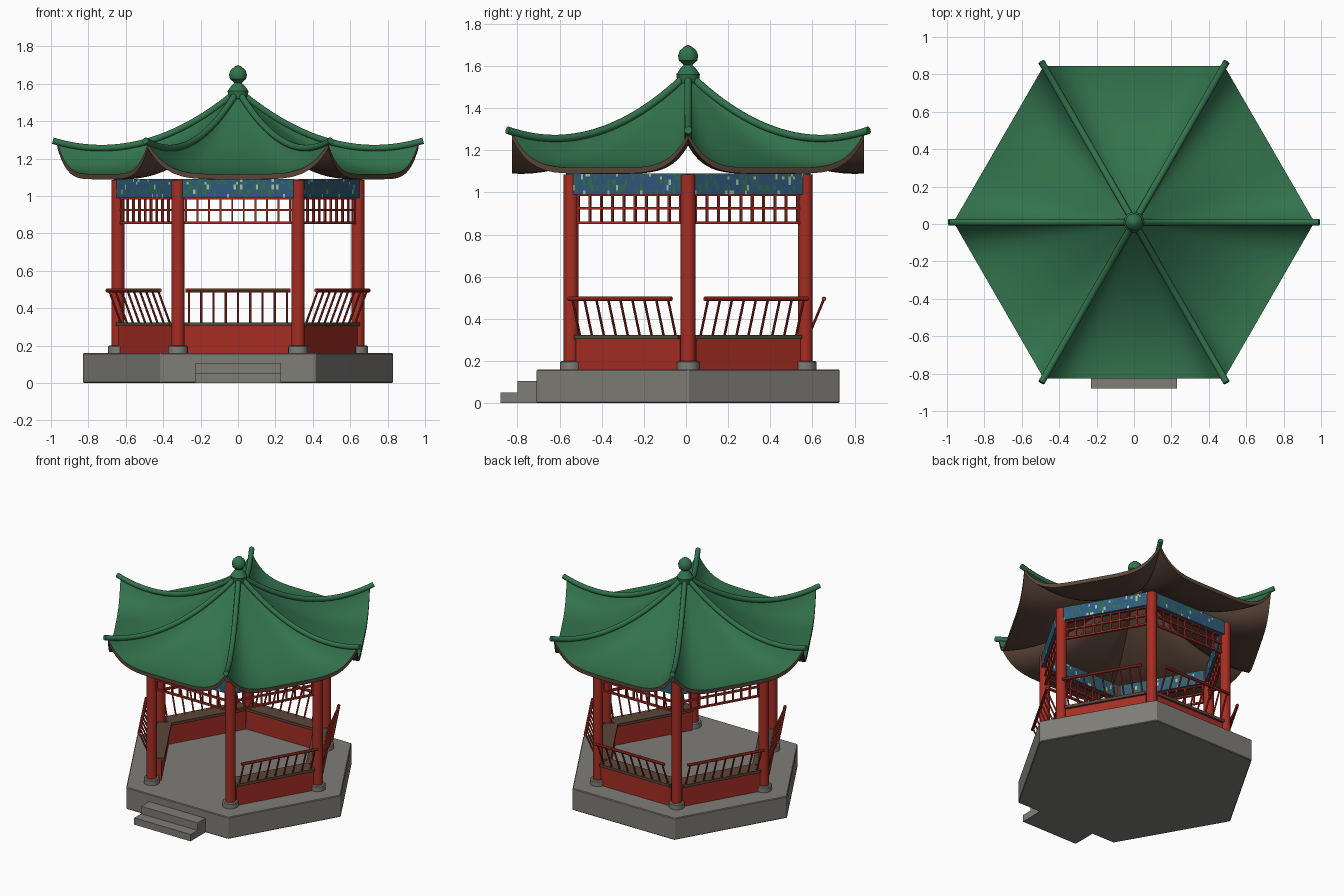
import bpy, bmesh, math, random
from mathutils import Matrix, Vector

cube = bpy.data.objects.get("Cube")
if cube:
    bpy.data.objects.remove(cube, do_unlink=True)

random.seed(4)
CENTRE = Matrix.Translation((0, 0.01, 0))


def material(name, r, g, b):
    m = bpy.data.materials.new(name)
    m.use_nodes = True
    m.diffuse_color = (r, g, b, 1)
    m.node_tree.nodes["Principled BSDF"].inputs["Base Color"].default_value = (r, g, b, 1)
    return m


STONE = material("grey stone", 0.21, 0.205, 0.185)
RED = material("red lacquer", 0.38, 0.027, 0.017)
GREEN = material("green tile", 0.032, 0.17, 0.072)
BROWN = material("brown wood", 0.105, 0.06, 0.04)
BLUE = material("blue paint", 0.03, 0.10, 0.21)
LEAF = material("leaf green paint", 0.03, 0.16, 0.07)
PALE = material("pale paint", 0.40, 0.52, 0.42)


def turn(k):
    """Frame of side k; side 0 is the front and its outside is local -y."""
    return CENTRE @ Matrix.Rotation(math.radians(60 * k), 4, "Z")


def finish(bm, name, mats, smooth=False):
    mesh = bpy.data.meshes.new(name)
    bm.to_mesh(mesh)
    bm.free()
    for m in mats:
        mesh.materials.append(m)
    if smooth:
        mesh.shade_smooth()
        mesh.set_sharp_from_angle(angle=math.radians(35))
    obj = bpy.data.objects.new(name, mesh)
    bpy.context.collection.objects.link(obj)
    return obj


def box(bm, lo, hi, frame=CENTRE):
    lo, hi = Vector(lo), Vector(hi)
    m = frame @ Matrix.Translation((lo + hi) / 2) @ Matrix.Diagonal((*(hi - lo), 1))
    return bmesh.ops.create_cube(bm, size=1, matrix=m)["verts"]


def rod(bm, a, b, radius, frame=CENTRE, sides=8):
    a, b = Vector(a), Vector(b)
    d = b - a
    m = frame @ Matrix.Translation((a + b) / 2) @ d.to_track_quat("Z", "Y").to_matrix().to_4x4()
    bmesh.ops.create_cone(bm, cap_ends=True, segments=sides, radius1=radius,
                          radius2=radius, depth=d.length, matrix=m)


# Platform: six-sided slab with corners on the x axis
bm = bmesh.new()
rod(bm, (0, 0, 0), (0, 0, 0.16), 0.83, CENTRE @ Matrix.Rotation(math.radians(30), 4, "Z"), 6)
if max(v.co.x for v in bm.verts) < 0.8:
    bmesh.ops.rotate(bm, verts=bm.verts, cent=CENTRE.translation,
                     matrix=Matrix.Rotation(math.radians(30), 3, "Z"))
bmesh.ops.bevel(bm, geom=list(bm.edges), offset=0.005, segments=1, affect="EDGES")
finish(bm, "platform", [STONE])

# Steps
bm = bmesh.new()
box(bm, (-0.23, -0.89, 0), (0.23, -0.70, 0.05))
box(bm, (-0.23, -0.81, 0.05), (0.23, -0.70, 0.105))
finish(bm, "steps", [STONE])

# Columns and their stone feet
columns, feet = bmesh.new(), bmesh.new()
for k in range(6):
    rod(columns, (0.642, 0, 0.16), (0.642, 0, 1.085), 0.035, turn(k), 20)
    rod(feet, (0.642, 0, 0.155), (0.642, 0, 0.2), 0.053, turn(k), 20)
finish(columns, "columns", [RED], True)
bmesh.ops.bevel(feet, geom=[e for e in feet.edges if all(v.co.z > 0.19 for v in e.verts)],
                offset=0.006, segments=1, affect="EDGES")
finish(feet, "column_feet", [STONE], True)

# Benches with leaning railings, on every side but the front
seats, panels, rails = bmesh.new(), bmesh.new(), bmesh.new()
for k in range(1, 6):
    f = turn(k)
    box(seats, (-0.285, -0.588, 0.304), (0.285, -0.475, 0.324), f)
    box(panels, (-0.285, -0.572, 0.16), (0.285, -0.495, 0.304), f)
    rod(rails, (-0.282, -0.645, 0.495), (0.282, -0.645, 0.495), 0.011, f)
    for i in range(9):
        x = -0.262 + 0.0655 * i
        rod(rails, (x, -0.572, 0.32), (x, -0.645, 0.495), 0.006, f)
finish(seats, "bench_seats", [BROWN])
finish(panels, "bench_panels", [RED])
finish(rails, "railings", [RED], True)

# Lattice hanging below the beams
bm = bmesh.new()
for k in range(6):
    f = turn(k)
    for z in (0.857, 0.925, 0.988):
        box(bm, (-0.29, -0.563, z - 0.006), (0.29, -0.547, z + 0.006), f)
    for i in range(10):
        x = -0.279 + 0.062 * i
        box(bm, (x - 0.005, -0.561, 0.857), (x + 0.005, -0.549, 0.988), f)
finish(bm, "lattice", [RED])

# Painted beams: cut into cells, coloured by a seeded draw per cell
for k in range(6):
    bm = bmesh.new()
    box(bm, (-0.325, -0.58, 0.99), (0.325, -0.53, 1.09), Matrix())
    cuts = [((-0.3 + 0.012 * i, 0, 0), (1, 0, 0)) for i in range(51)]
    cuts += [((0, 0, z), (0, 0, 1)) for z in (1.01, 1.035, 1.06, 1.075)]
    for co, no in cuts:
        bmesh.ops.bisect_plane(bm, geom=bm.verts[:] + bm.edges[:] + bm.faces[:],
                               plane_co=co, plane_no=no)
    for face in bm.faces:
        if abs(face.normal.y) > 0.9:
            face.material_index = random.choices((0, 1, 2), (76, 18, 6))[0]
    bm.transform(turn(k))
    finish(bm, "beam_%d" % k, [BLUE, LEAF, PALE])


# Roof: sagging hip curve, each side dropping between its two hips
def hip(r):
    return 1.25 + 0.58 * (r - 0.73) ** 2


ROOF_R, ROWS, COLS = 0.965, 16, 24
bm = bmesh.new()
for k in range(6):
    def point(i, j):
        s, t = i / ROWS, 2 * j / COLS - 1
        t = math.copysign(1 - (1 - abs(t)) ** 1.4, t)
        z = hip(ROOF_R * s) - 0.165 * s ** 1.3 * (1 - abs(t) ** 5)
        return turn(k) @ Vector((t * s * ROOF_R / 2, -s * ROOF_R * math.sqrt(0.75), z))
    grid = [[bm.verts.new(point(i, j)) for j in range(COLS + 1)] for i in range(1, ROWS + 1)]
    top = bm.verts.new(point(0, 0))
    for j in range(COLS):
        bm.faces.new((top, grid[0][j], grid[0][j + 1]))
        for upper, lower in zip(grid, grid[1:]):
            bm.faces.new((upper[j], lower[j], lower[j + 1], upper[j + 1]))
bmesh.ops.remove_doubles(bm, verts=bm.verts, dist=0.0003)
under = bmesh.ops.extrude_face_region(bm, geom=bm.faces[:], use_keep_orig=True)["geom"]
bmesh.ops.translate(bm, vec=(0, 0, -0.028),
                    verts=[g for g in under if isinstance(g, bmesh.types.BMVert)])
bmesh.ops.recalc_face_normals(bm, faces=bm.faces)
bm.normal_update()
for face in bm.faces:
    face.material_index = 0 if face.normal.z > 0.05 else 1
finish(bm, "roof", [GREEN, BROWN], True)

# Hip ridges: round tubes along the hips, with upturned tips
for k in range(6):
    curve = bpy.data.curves.new("hip_ridge_%d" % k, "CURVE")
    curve.dimensions = "3D"
    curve.bevel_depth = 0.018
    curve.bevel_resolution = 3
    curve.use_fill_caps = True
    spline = curve.splines.new("POLY")
    spline.points.add(24)
    for i, p in enumerate(spline.points):
        r = 0.02 + 0.97 * i / 24
        p.co = (r, 0, hip(r) + 0.006, 1)
    curve.materials.append(GREEN)
    ridge = bpy.data.objects.new("hip_ridge_%d" % k, curve)
    ridge.matrix_world = turn(k)
    bpy.context.collection.objects.link(ridge)

# Finial: turned profile of collar, neck and knob
profile = [(0, 1.51), (0.05, 1.52), (0.056, 1.56), (0.035, 1.59), (0.02, 1.605),
           (0.043, 1.625), (0.048, 1.648), (0.04, 1.672), (0.018, 1.692), (0, 1.7)]
bm = bmesh.new()
verts = [bm.verts.new(CENTRE @ Vector((r, 0, z))) for r, z in profile]
edges = [bm.edges.new(pair) for pair in zip(verts, verts[1:])]
bmesh.ops.spin(bm, geom=verts + edges, cent=CENTRE.translation, axis=(0, 0, 1),
               angle=math.tau, steps=12, use_merge=False)
bmesh.ops.remove_doubles(bm, verts=bm.verts, dist=0.0005)
bmesh.ops.recalc_face_normals(bm, faces=bm.faces)
finish(bm, "finial", [GREEN], True)
